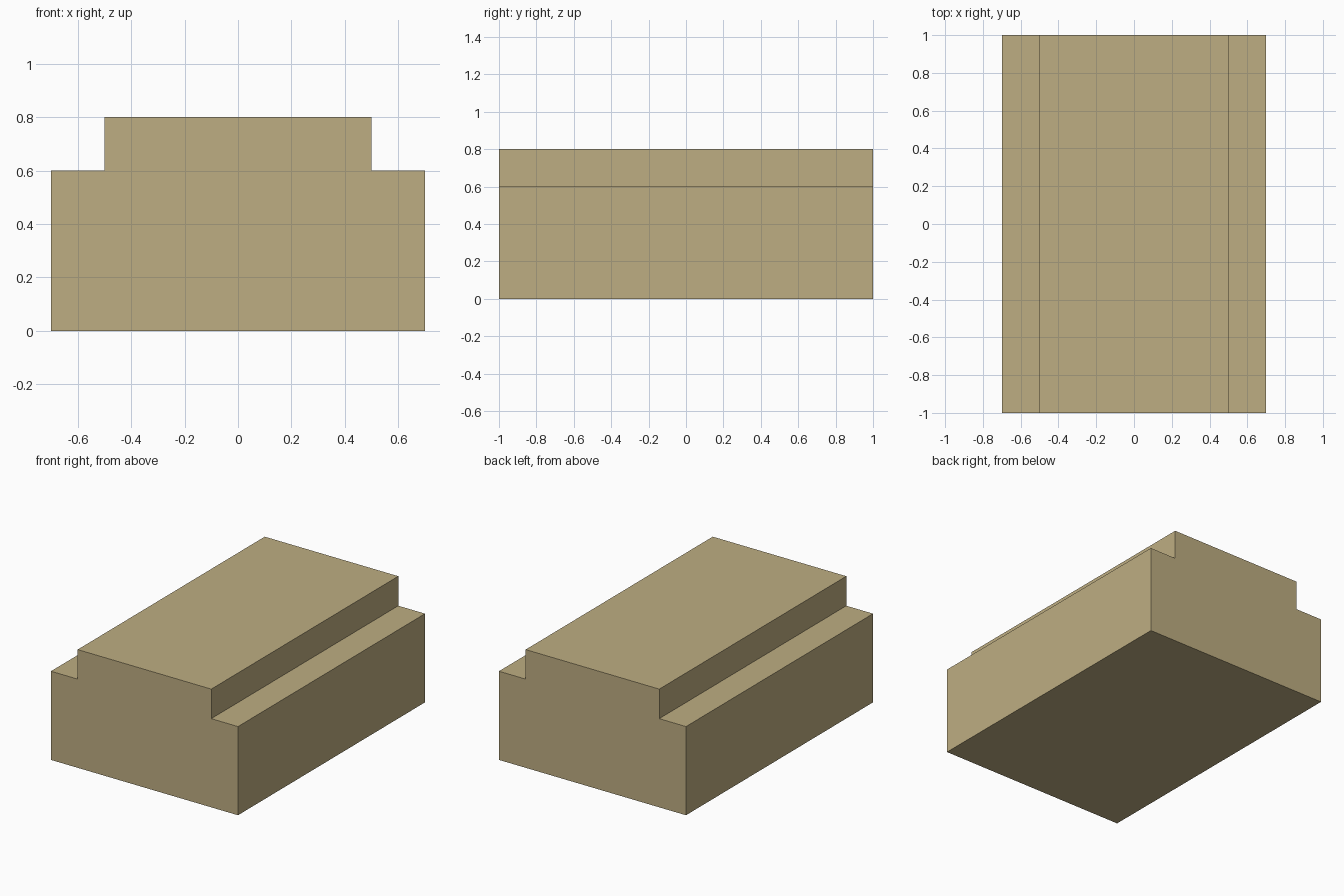
import bpy
import bmesh

cube = bpy.data.objects.get("Cube")
if cube:
    bpy.data.objects.remove(cube, do_unlink=True)

# Single sand colour
sand = bpy.data.materials.new("sand")
sand.use_nodes = True
colour = (0.515, 0.423, 0.223, 1.0)
sand.diffuse_color = colour
sand.node_tree.nodes["Principled BSDF"].inputs["Base Color"].default_value = colour

# Stepped cross-section: right half, mirrored to the left
half = [(0.70, 0.0), (0.70, 0.60), (0.50, 0.60), (0.50, 0.80)]
profile = half + [(-x, z) for x, z in reversed(half)]

# Extrude the cross-section from front to back
bm = bmesh.new()
front = bm.faces.new([bm.verts.new((x, -1.0, z)) for x, z in profile])
result = bmesh.ops.extrude_face_region(bm, geom=[front], use_keep_orig=True)
back_verts = [v for v in result["geom"] if isinstance(v, bmesh.types.BMVert)]
bmesh.ops.translate(bm, verts=back_verts, vec=(0, 2.0, 0))
bmesh.ops.recalc_face_normals(bm, faces=bm.faces[:])

mesh = bpy.data.meshes.new("stepped_block")
bm.to_mesh(mesh)
bm.free()
mesh.materials.append(sand)
block = bpy.data.objects.new("stepped_block", mesh)
bpy.context.collection.objects.link(block)
